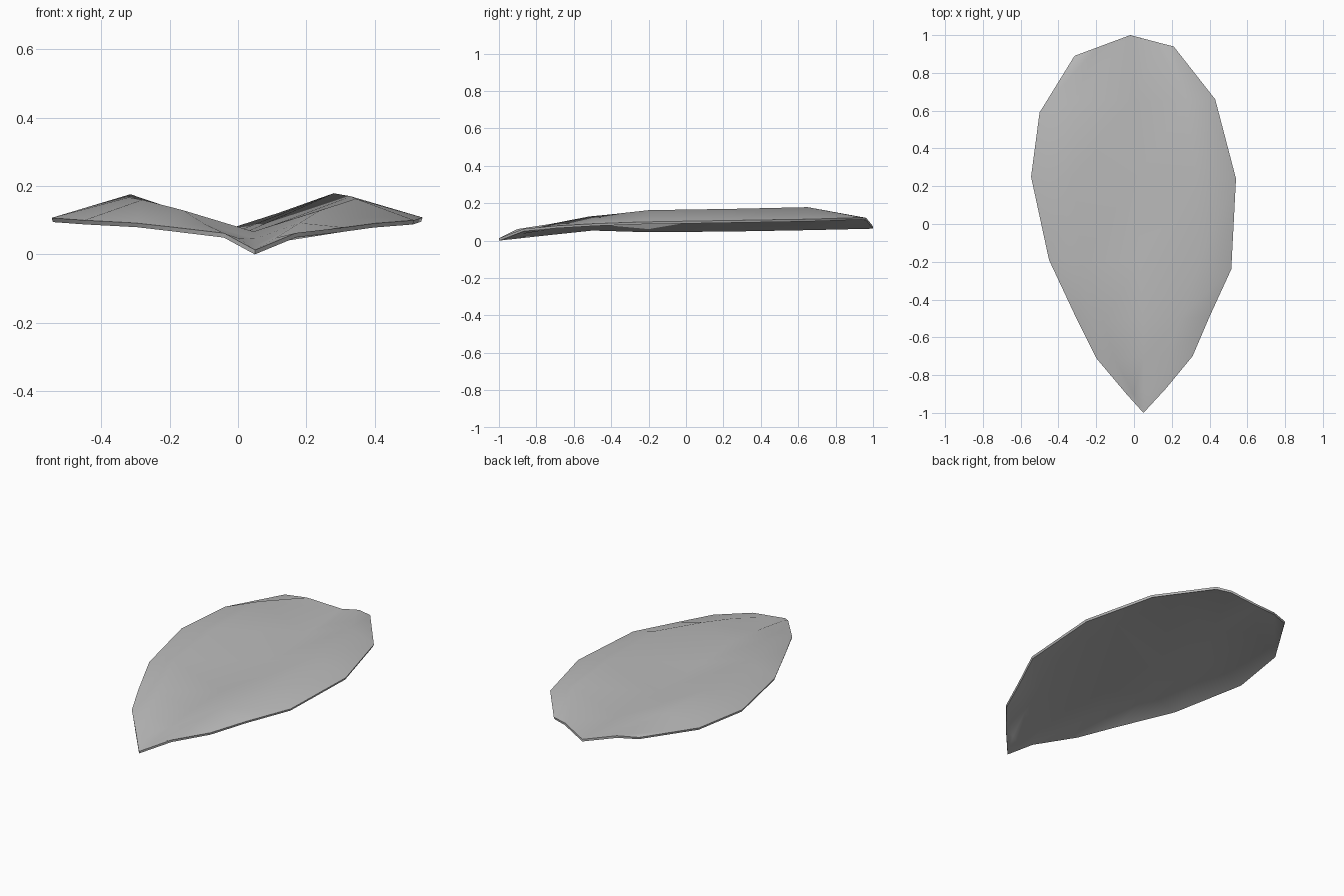
import bpy, bmesh, math

if "Cube" in bpy.data.objects:
    bpy.data.objects.remove(bpy.data.objects["Cube"], do_unlink=True)

# Leaf grey material
grey = bpy.data.materials.new("leaf grey")
grey.use_nodes = True
colour = (0.5, 0.5, 0.5, 1)
grey.diffuse_color = colour
grey.node_tree.nodes["Principled BSDF"].inputs["Base Color"].default_value = colour

# Cross-sections from front to back: right rim, crest, midrib, crest, left rim
TIP = (0.05, -1.0, 0.013)
SECTIONS = [
    [(-0.04, -0.90, 0.062), (0.00, -0.90, 0.048), (0.05, -0.89, 0.025), (0.11, -0.88, 0.048), (0.17, -0.87, 0.063)],
    [(-0.20, -0.71, 0.081), (-0.10, -0.72, 0.090), (0.05, -0.70, 0.046), (0.18, -0.70, 0.092), (0.31, -0.70, 0.079)],
    [(-0.30, -0.51, 0.092), (-0.16, -0.52, 0.129), (0.045, -0.50, 0.067), (0.24, -0.50, 0.129), (0.40, -0.49, 0.091)],
    [(-0.45, -0.19, 0.100), (-0.28, -0.20, 0.160), (0.03, -0.20, 0.058), (0.345, -0.20, 0.163), (0.515, -0.24, 0.100)],
    [(-0.545, 0.25, 0.107), (-0.32, 0.25, 0.167), (0.015, 0.25, 0.062), (0.33, 0.25, 0.170), (0.54, 0.24, 0.108)],
    [(-0.50, 0.59, 0.117), (-0.315, 0.65, 0.176), (0.0, 0.65, 0.069), (0.28, 0.65, 0.179), (0.43, 0.66, 0.115)],
    [(-0.315, 0.89, 0.125), (-0.20, 0.933, 0.121), (-0.02, 1.00, 0.077), (0.12, 0.963, 0.122), (0.21, 0.94, 0.124)],
]

# Leaf blade: loft the sections and close them to the pointed tip
bm = bmesh.new()
tip = bm.verts.new(TIP)
rows = [[bm.verts.new(p) for p in row] for row in SECTIONS]
for a, b in zip(rows[0], rows[0][1:]):
    bm.faces.new((tip, b, a))
for front, back in zip(rows, rows[1:]):
    for i in range(4):
        bm.faces.new((front[i], front[i + 1], back[i + 1], back[i]))
for face in bm.faces:
    if face.normal.z < 0:
        face.normal_flip()
    face.normal_update()
    if face.normal.z < 0:
        face.normal_flip()
mesh = bpy.data.meshes.new("leaf_blade")
bm.to_mesh(mesh)
bm.free()
mesh.materials.append(grey)
leaf = bpy.data.objects.new("leaf_blade", mesh)
bpy.context.collection.objects.link(leaf)

# Thin, even thickness below the upper surface
shell = leaf.modifiers.new("thickness", "SOLIDIFY")
shell.thickness = 0.013
shell.offset = -1

# Smooth blade with a crisp rim
bpy.ops.object.select_all(action="DESELECT")
leaf.select_set(True)
bpy.context.view_layer.objects.active = leaf
bpy.ops.object.modifier_apply(modifier="thickness")
bpy.ops.object.shade_smooth_by_angle(angle=math.radians(50))
